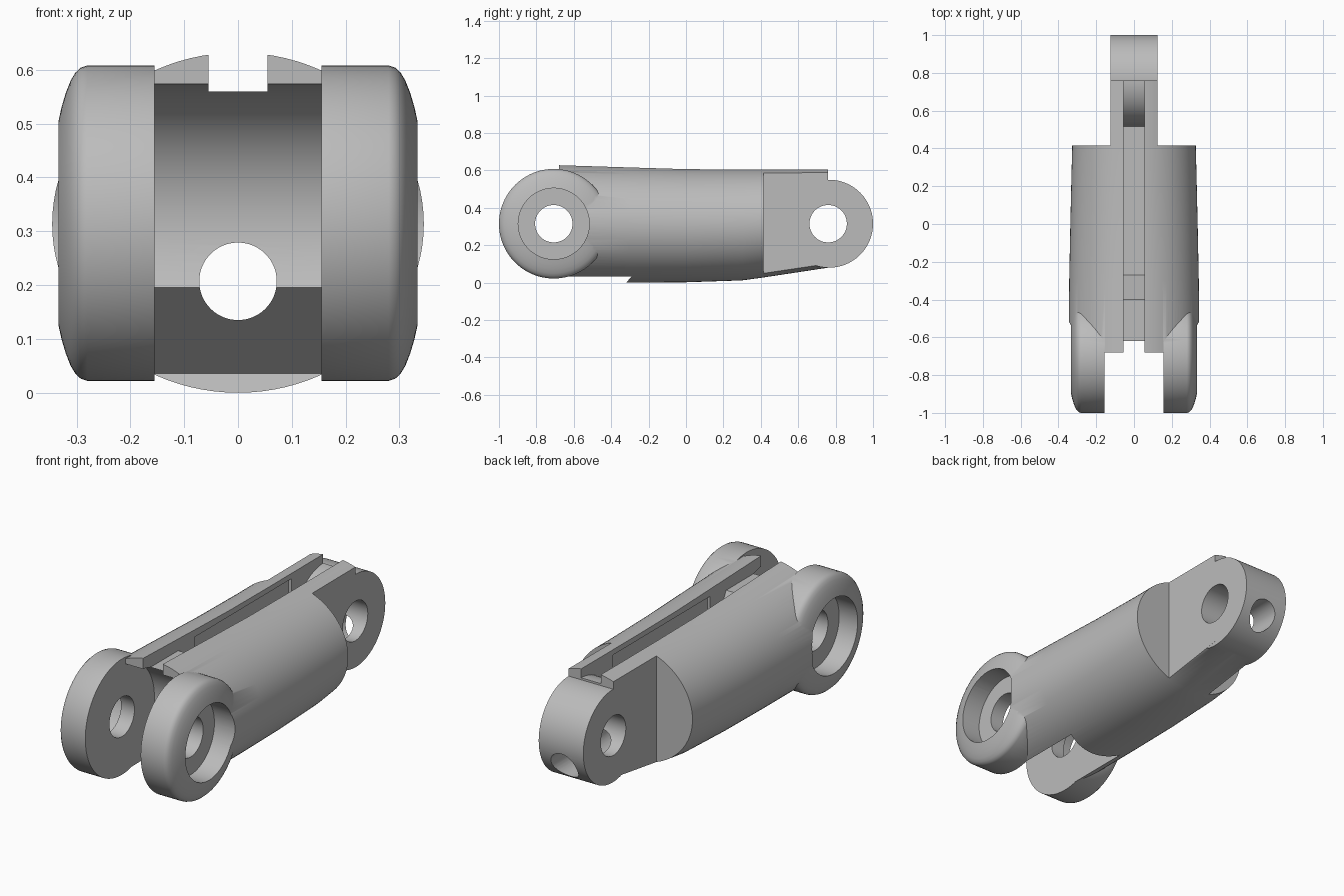
import bpy, bmesh
from math import sin, cos, pi, sqrt
from mathutils import Matrix, Vector

cube = bpy.data.objects.get("Cube")
if cube:
    bpy.data.objects.remove(cube, do_unlink=True)

PIVOT_Z = 0.315
FRONT_Y, REAR_Y = -0.707, 0.765
GAP, TONGUE, SLOT = 0.155, 0.125, 0.055

grey = bpy.data.materials.new("plain_grey")
grey.use_nodes = True
grey.diffuse_color = (0.5, 0.5, 0.5, 1)
grey.node_tree.nodes["Principled BSDF"].inputs["Base Color"].default_value = (0.5, 0.5, 0.5, 1)


def make(name, bm):
    bmesh.ops.recalc_face_normals(bm, faces=bm.faces)
    mesh = bpy.data.meshes.new(name)
    bm.to_mesh(mesh)
    bm.free()
    mesh.materials.append(grey)
    ob = bpy.data.objects.new(name, mesh)
    bpy.context.collection.objects.link(ob)
    return ob


def loft(name, rings):
    """Skin closed rings of equal length and cap both ends."""
    bm = bmesh.new()
    rows = [[bm.verts.new(p) for p in ring] for ring in rings]
    n = len(rows[0])
    for a, b in zip(rows, rows[1:]):
        for i in range(n):
            j = (i + 1) % n
            bm.faces.new((a[i], a[j], b[j], b[i]))
    bm.faces.new(rows[0])
    bm.faces.new(rows[-1])
    return make(name, bm)


def turned(name, profile, y, z=PIVOT_Z, n=96):
    """Solid of revolution about an x axis; profile is (x, radius)."""
    return loft(name, [[(x, y + r * cos(2 * pi * i / n), z + r * sin(2 * pi * i / n))
                        for i in range(n)] for x, r in profile])


def extruded(name, outline, half):
    """Side outline of (y, z) points extruded across x."""
    return loft(name, [[(x, y, z) for y, z in outline] for x in (-half, half)])


def box(name, lo, hi):
    return loft(name, [[(x, lo[1], lo[2]), (x, hi[1], lo[2]), (x, hi[1], hi[2]), (x, lo[1], hi[2])]
                       for x in (lo[0], hi[0])])


def arc(cy, r, a0, a1, n):
    return [(cy + r * cos(a0 + (a1 - a0) * i / n), PIVOT_Z + r * sin(a0 + (a1 - a0) * i / n))
            for i in range(n + 1)]


def combine(target, tool, operation):
    mod = target.modifiers.new("bool", 'BOOLEAN')
    mod.operation = operation
    mod.solver = 'EXACT'
    mod.object = tool
    bpy.context.view_layer.objects.active = target
    bpy.ops.object.modifier_apply(modifier=mod.name)
    bpy.data.objects.remove(tool, do_unlink=True)


# Tapered oval body: y, half width, bottom, top
sections = [(-0.68, 0.347, 0, 0.632), (-0.3, 0.343, 0, 0.62), (0, 0.337, 0.002, 0.611),
            (0.3, 0.33, 0.012, 0.609), (0.41, 0.327, 0.027, 0.609), (0.76, 0.32, 0.08, 0.609)]
N = 96
link = loft("finger_link", [[(w * cos(2 * pi * i / N), y, (lo + hi) / 2 + (hi - lo) / 2 * sin(2 * pi * i / N))
                             for i in range(N)] for y, w, lo, hi in sections])

# Shoulders that leave the rear tongue
for s in (-1, 1):
    xs = sorted((s * TONGUE, s * 0.6))
    combine(link, box("shoulder_cut", (xs[0], 0.415, -0.2), (xs[1], 1.2, 0.9)), 'DIFFERENCE')

# Round clearance and slanted underside between the front lugs
clearance = arc(FRONT_Y, 0.26, pi / 2, -0.479, 32)
clearance += [(-0.288, 0.036), (-0.333, -0.015), (-0.5, -0.2), (-1.2, -0.2), (-1.2, 0.575)]
combine(link, extruded("clearance_cut", clearance, GAP), 'DIFFERENCE')

# Front lugs with rounded outer rims
rim = [(GAP + 0.0002, 0.293), (0.28, 0.293), (0.292, 0.289), (0.302, 0.28), (0.311, 0.265),
       (0.32, 0.242), (0.328, 0.215), (0.335, 0.183)]
for s in (-1, 1):
    combine(link, turned("lug", [(s * x, r) for x, r in rim], FRONT_Y), 'UNION')

# Rounded end of the tongue
edge = TONGUE - 0.0002
combine(link, turned("tongue_end", [(-edge, 0.235), (edge, 0.235)], REAR_Y), 'UNION')

# Top slot with a deep pocket that wraps the rear pivot
slot = [(-0.9, 0.56), (-0.4, 0.56), (-0.27, 0.32), (0.515, 0.32)]
slot += arc(REAR_Y, 0.245, pi - 0.06, pi / 2, 16)
slot += [(1.1, 0.56), (1.1, 0.8), (-0.9, 0.8)]
combine(link, extruded("slot_cut", slot, SLOT), 'DIFFERENCE')
combine(link, box("pocket_cut", (-0.07, -0.27, 0.325), (0.07, 0.505, 0.578)), 'DIFFERENCE')

# Pivot holes and counterbores
for y in (FRONT_Y, REAR_Y - 0.005):
    combine(link, turned("pivot_cut", [(-0.6, 0.1), (0.6, 0.1)], y, n=64), 'DIFFERENCE')
for s in (-1, 1):
    combine(link, turned("counterbore_cut", [(s * 0.23, 0.19), (s * 0.6, 0.19)], FRONT_Y), 'DIFFERENCE')

# Lengthwise cord hole
M = 64
cord = loft("cord_cut", [[(0.072 * cos(2 * pi * i / M), y, 0.207 + 0.072 * sin(2 * pi * i / M))
                          for i in range(M)] for y in (-1.3, 1.3)])
combine(link, cord, 'DIFFERENCE')

# Smooth curves, sharp edges
bpy.ops.object.select_all(action='DESELECT')
link.select_set(True)
bpy.context.view_layer.objects.active = link
bpy.ops.object.shade_smooth_by_angle(angle=pi / 6)
